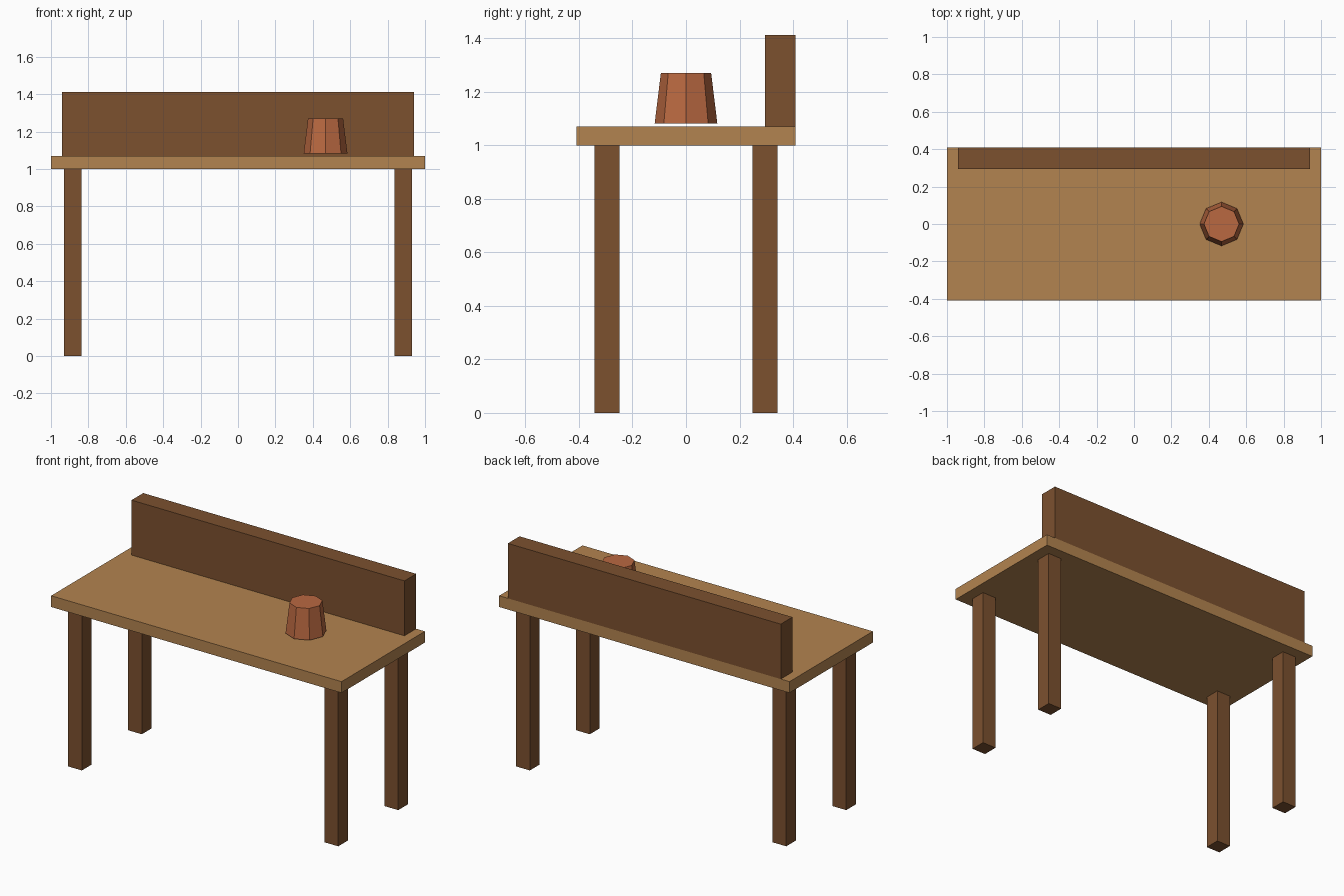
import bpy

if "Cube" in bpy.data.objects:
    bpy.data.objects.remove(bpy.data.objects["Cube"])


def material(name, color):
    mat = bpy.data.materials.new(name)
    mat.diffuse_color = (*color, 1)
    mat.use_nodes = True
    mat.node_tree.nodes["Principled BSDF"].inputs["Base Color"].default_value = mat.diffuse_color
    return mat


light_wood = material("light wood", (0.45, 0.23, 0.08))
dark_wood = material("dark wood", (0.20, 0.082, 0.028))
clay = material("clay", (0.49, 0.14, 0.053))


def box(name, low, high, mat):
    """Box between two opposite corners."""
    centre = [(a + b) / 2 for a, b in zip(low, high)]
    bpy.ops.mesh.primitive_cube_add(size=1, location=centre)
    obj = bpy.context.object
    obj.name = name
    obj.scale = [b - a for a, b in zip(low, high)]
    bpy.ops.object.transform_apply(location=False, rotation=False, scale=True)
    obj.data.materials.append(mat)
    return obj


# Table top and upright back board
box("table_top", (-1, -0.41, 1.0), (1, 0.41, 1.07), light_wood)
box("back_board", (-0.94, 0.295, 1.07), (0.94, 0.41, 1.412), dark_wood)

# Four square legs
half = 0.047
for side, x in (("left", -0.883), ("right", 0.883)):
    for end, y in (("front", -0.295), ("back", 0.295)):
        box(f"{end}_{side}_leg", (x - half, y - half, 0),
            (x + half, y + half, 1.0), dark_wood)

# Eight-sided tapered pot
bpy.ops.mesh.primitive_cone_add(vertices=8, radius1=0.117, radius2=0.094,
                                depth=0.187, location=(0.468, 0, 1.176))
pot = bpy.context.object
pot.name = "pot"
pot.data.materials.append(clay)
